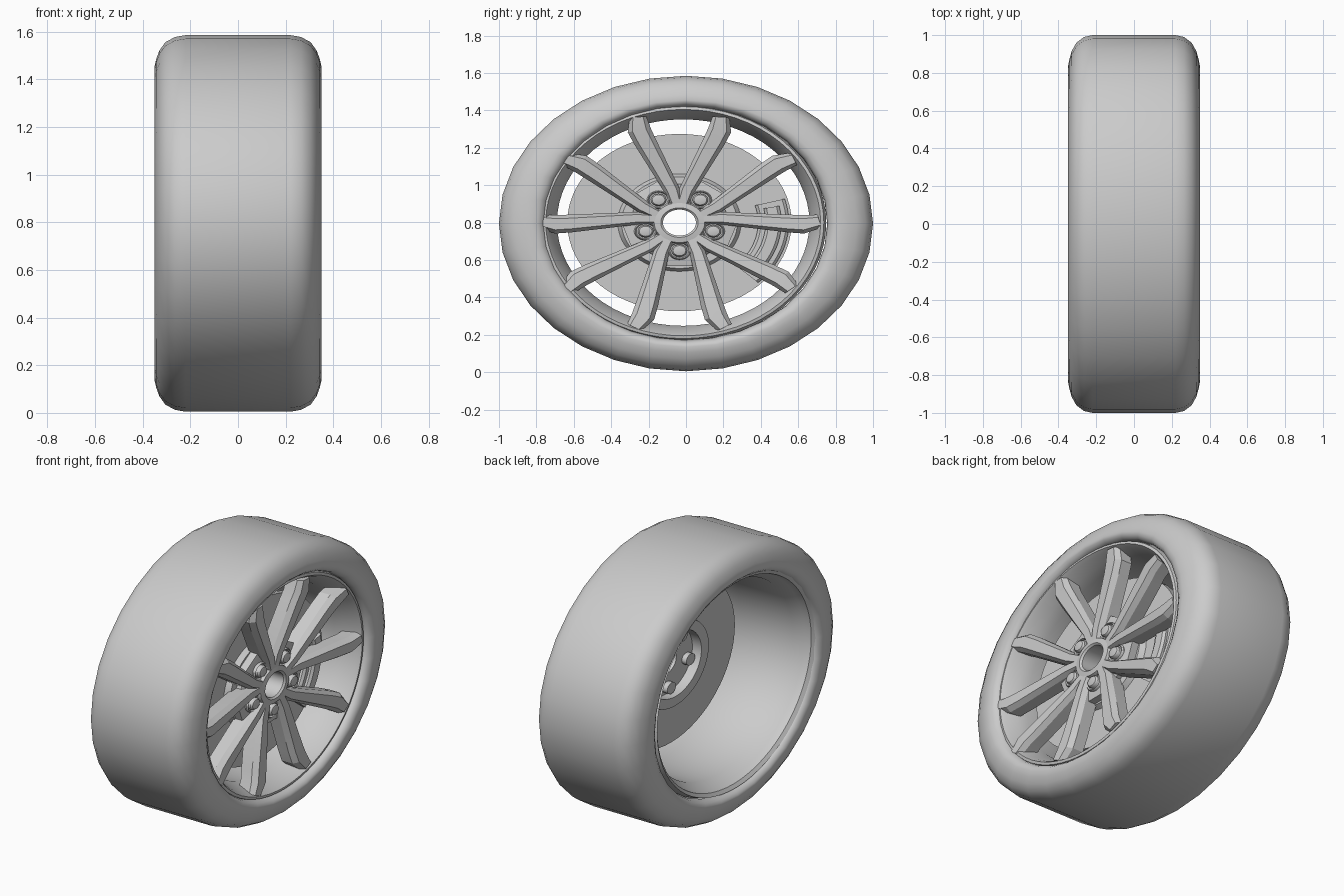
import bpy, bmesh
from math import sin, cos, pi, radians, hypot

if "Cube" in bpy.data.objects:
    bpy.data.objects.remove(bpy.data.objects["Cube"])

SQ = 0.79            # wheel is squashed in z
CY, CZ = -0.035, 0.80  # centre of spokes, hub and brake


def finish(name, bm, angle=35):
    bmesh.ops.recalc_face_normals(bm, faces=bm.faces[:])
    me = bpy.data.meshes.new(name)
    bm.to_mesh(me)
    bm.free()
    ob = bpy.data.objects.new(name, me)
    bpy.context.collection.objects.link(ob)
    bpy.ops.object.select_all(action='DESELECT')
    ob.select_set(True)
    bpy.context.view_layer.objects.active = ob
    bpy.ops.object.shade_smooth_by_angle(angle=radians(angle))
    return ob


def lathe(name, prof, cy=CY, cz=CZ, n=64, closed=True, arc=None, angle=35):
    """Spin (x, radius_y[, radius_z]) points round the x axis."""
    bm = bmesh.new()
    a0, a1 = arc or (0, 2 * pi)
    rings = []
    for i in range(n + 1 if arc else n):
        t = a0 + (a1 - a0) * i / n
        rings.append([bm.verts.new((p[0], cy + p[1] * cos(t),
                      cz + (p[2] if len(p) > 2 else p[1] * SQ) * sin(t))) for p in prof])
    m = len(prof)
    for i in range(n):
        a, b = rings[i], rings[(i + 1) % len(rings)]
        for j in range(m if closed else m - 1):
            k = (j + 1) % m
            bm.faces.new((a[j], a[k], b[k], b[j]))
    if arc:
        bm.faces.new(rings[0])
        bm.faces.new(rings[-1])
    elif not closed:
        for j in (0, m - 1):
            bm.faces.new([r[j] for r in rings])
    return finish(name, bm, angle)


# Tyre
half = [(0.22, 1.0, 0.79), (0.265, 0.99, 0.782), (0.305, 0.96, 0.76), (0.33, 0.915, 0.725),
        (0.343, 0.87, 0.69), (0.35, 0.83, 0.66), (0.345, 0.795, 0.645), (0.33, 0.768, 0.632),
        (0.30, 0.755, 0.622), (0.27, 0.775, 0.64)]
lathe("tyre", half + [(-x, a, b) for x, a, b in reversed(half)], cy=0, cz=0.795, n=32, angle=60)

# Rim barrel with front and back lips
lathe("rim_barrel", [(0.28, 0.765, 0.632), (0.318, 0.752, 0.62), (0.322, 0.735, 0.605),
                     (0.30, 0.72, 0.592), (0.24, 0.695, 0.57), (0.18, 0.675, 0.552),
                     (-0.22, 0.685, 0.56), (-0.27, 0.72, 0.59), (-0.31, 0.73, 0.60),
                     (-0.325, 0.752, 0.62), (-0.28, 0.765, 0.632)], cy=-0.015)

# Brake disc with raised hat
lathe("brake_disc", [(0.12, 0.60), (0.16, 0.60), (0.16, 0.33), (0.19, 0.31), (0.19, 0.24),
                     (0.09, 0.24), (0.09, 0.31), (0.12, 0.32)])

# Brake caliper, stepped arcs
for i, (r0, r1, x1, a0, a1) in enumerate([(0.42, 0.585, 0.185, -44, 16), (0.46, 0.545, 0.21, -40, 12)]):
    lathe(f"brake_caliper_{i}", [(0.13, r0), (0.13, r1), (x1 - 0.012, r1), (x1, r1 - 0.015),
                                 (x1, r0 + 0.015), (x1 - 0.012, r0)], n=18,
          arc=(radians(a0), radians(a1)))

# Hub with open centre
lathe("hub", [(0.15, 0.088), (0.265, 0.088), (0.275, 0.10), (0.27, 0.135), (0.235, 0.15),
              (0.235, 0.24), (0.22, 0.26), (0.15, 0.26)])


def loft(name, path, base):
    """Trapezoid sections along (lateral, radial, half width, front x, back x) points."""
    bm = bmesh.new()
    rings = []
    for i, (u, r, w, xf, xb) in enumerate(path):
        p, q = path[max(i - 1, 0)], path[min(i + 1, len(path) - 1)]
        du, dr = q[0] - p[0], q[1] - p[1]
        d = hypot(du, dr)
        nu, nr = dr / d, -du / d
        ring = []
        for s, x in ((-1, xb), (-1, xf - 0.03), (-0.6, xf), (0.6, xf), (1, xf - 0.03), (1, xb)):
            a, b = u + nu * w * s, r + nr * w * s
            ring.append(bm.verts.new((x, CY + b * cos(base) - a * sin(base),
                                      CZ + SQ * (b * sin(base) + a * cos(base)))))
        rings.append(ring)
    for a, b in zip(rings, rings[1:]):
        for j in range(6):
            k = (j + 1) % 6
            bm.faces.new((a[j], a[k], b[k], b[j]))
    bm.faces.new(rings[0])
    bm.faces.new(rings[-1])
    return finish(name, bm, 20)


spoke = [(0.015, 0.125, 0.035, 0.27, 0.17), (0.04, 0.22, 0.042, 0.277, 0.17),
         (0.185, 0.55, 0.06, 0.31, 0.21), (0.215, 0.625, 0.063, 0.32, 0.22),
         (0.222, 0.715, 0.045, 0.325, 0.22)]
pad = [(0, 0.12, 0.06, 0.25, 0.15), (0, 0.23, 0.10, 0.245, 0.15), (0, 0.295, 0.115, 0.235, 0.15)]

for k in range(5):
    # Pair of bent spokes
    ang = pi / 2 + k * 2 * pi / 5
    for side in (-1, 1):
        loft(f"spoke_{k}_{'left' if side < 0 else 'right'}",
             [(side * p[0],) + p[1:] for p in spoke], ang)
    # Bolt pad, collar and nut between the pairs
    ang += pi
    loft(f"bolt_pad_{k}", pad, ang)
    y, z = CY + 0.19 * cos(ang), CZ + SQ * 0.19 * sin(ang)
    lathe(f"bolt_collar_{k}", [(0.22, 0.062), (0.25, 0.062), (0.258, 0.056), (0.25, 0.05), (0.22, 0.05)],
          y, z, n=24)
    lathe(f"wheel_nut_{k}", [(0.12, 0.042), (0.262, 0.042), (0.272, 0.034), (0.275, 0.02)],
          y, z, n=20, closed=False)
